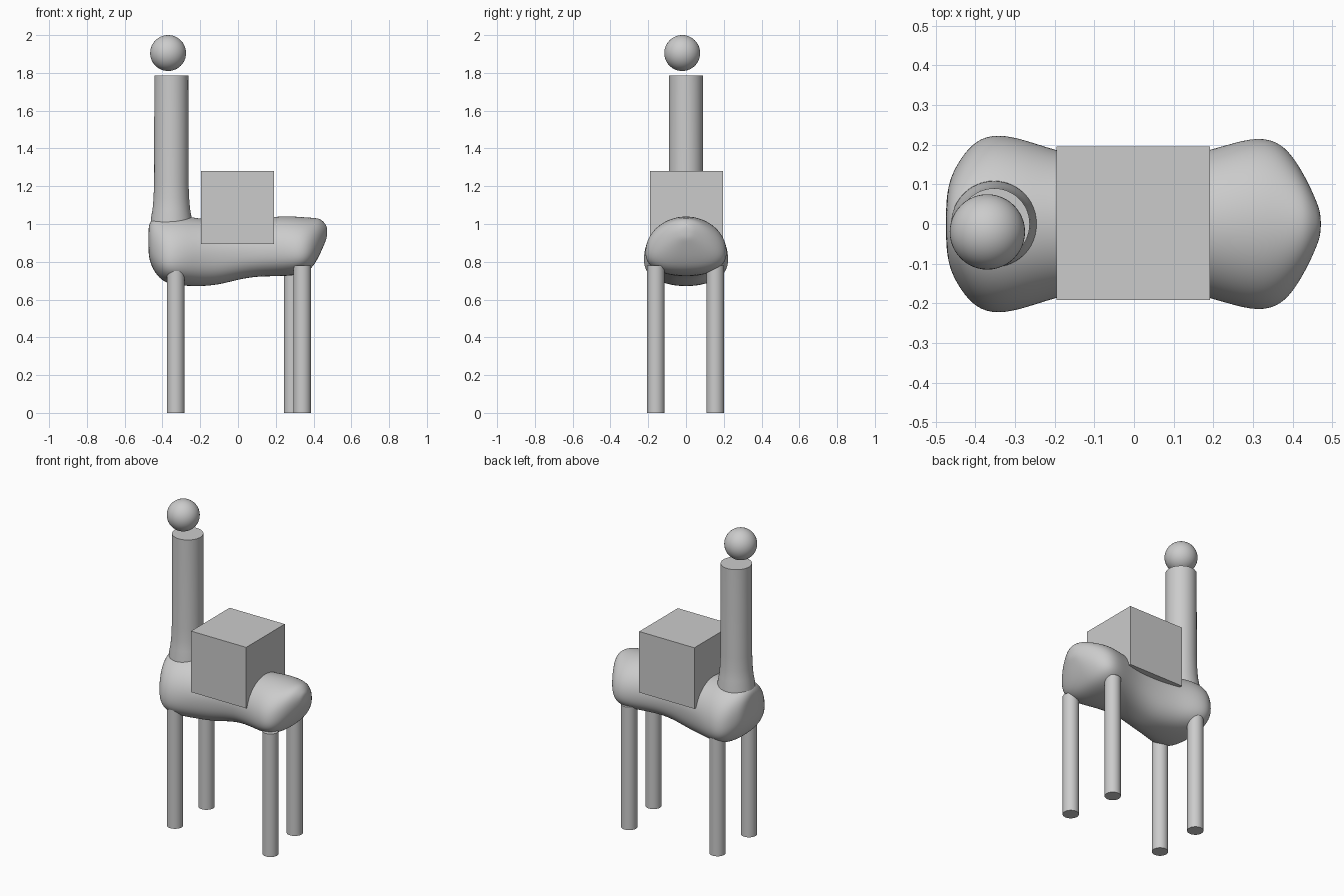
import bpy, bmesh
from math import sin, cos, pi, copysign

if "Cube" in bpy.data.objects:
    bpy.data.objects.remove(bpy.data.objects["Cube"])


def smooth(obj):
    bpy.ops.object.select_all(action='DESELECT')
    obj.select_set(True)
    bpy.context.view_layer.objects.active = obj
    bpy.ops.object.shade_smooth_by_angle()


def loft(name, rings, subdiv):
    bm = bmesh.new()
    loops = [[bm.verts.new(p) for p in ring] for ring in rings]
    n = len(loops[0])
    for a, b in zip(loops, loops[1:]):
        for i in range(n):
            bm.faces.new((a[i], a[(i + 1) % n], b[(i + 1) % n], b[i]))
    bm.faces.new(loops[0])
    bm.faces.new(loops[-1])
    bmesh.ops.recalc_face_normals(bm, faces=bm.faces)
    mesh = bpy.data.meshes.new(name)
    bm.to_mesh(mesh)
    bm.free()
    obj = bpy.data.objects.new(name, mesh)
    bpy.context.collection.objects.link(obj)
    if subdiv:
        mod = obj.modifiers.new("smooth", 'SUBSURF')
        mod.levels = mod.render_levels = subdiv
        for p in mesh.polygons:
            p.use_smooth = True
    else:
        smooth(obj)
    return obj


def body_ring(x, bottom, top, half, wide_z, n=24):
    """Cross-section, round on top and slightly squarer below."""
    ring = []
    for i in range(n):
        a = 2 * pi * i / n
        c, s = cos(a), sin(a)
        e = 1.0 if s > 0 else 0.82
        y = half * copysign(abs(c) ** e, c)
        z = wide_z + (top - wide_z if s > 0 else wide_z - bottom) * copysign(abs(s) ** e, s)
        ring.append((x, y, z))
    return ring


# Body: x, bottom, top, half width, height of widest point
sections = [
    (-0.475, 0.85, 0.98, 0.05, 0.91),
    (-0.467, 0.80, 1.01, 0.11, 0.88),
    (-0.445, 0.75, 1.035, 0.155, 0.85),
    (-0.41, 0.705, 1.04, 0.205, 0.82),
    (-0.36, 0.68, 1.045, 0.23, 0.81),
    (-0.29, 0.672, 1.045, 0.22, 0.82),
    (-0.2, 0.668, 1.03, 0.187, 0.84),
    (-0.1, 0.677, 1.02, 0.167, 0.85),
    (0.0, 0.705, 1.02, 0.16, 0.86),
    (0.1, 0.722, 1.03, 0.165, 0.86),
    (0.2, 0.722, 1.042, 0.19, 0.86),
    (0.3, 0.726, 1.042, 0.222, 0.85),
    (0.36, 0.742, 1.037, 0.213, 0.85),
    (0.4, 0.775, 1.034, 0.175, 0.87),
    (0.435, 0.84, 1.03, 0.115, 0.92),
    (0.46, 0.90, 1.005, 0.06, 0.95),
    (0.472, 0.93, 0.985, 0.025, 0.96),
]
loft("body", [body_ring(*s) for s in sections], 2)

# Neck, flared where it joins the body
profile = [(0.88, 0.115), (1.03, 0.108), (1.08, 0.099), (1.14, 0.094), (1.22, 0.091), (1.785, 0.09)]
loft("neck", [[(-0.353 + r * cos(2 * pi * i / 48), r * sin(2 * pi * i / 48), z)
               for i in range(48)] for z, r in profile], 0)

# Head
bpy.ops.mesh.primitive_uv_sphere_add(segments=48, ring_count=24, radius=0.095,
                                     location=(-0.37, -0.02, 1.905))
head = bpy.context.object
head.name = "head"
smooth(head)

# Saddle box
bpy.ops.mesh.primitive_cube_add(size=0.387, location=(-0.002, 0.002, 1.087))
bpy.context.object.name = "saddle_box"

# Legs
for name, x, y, height in (("front_leg_right", -0.33, -0.16, 0.78),
                           ("front_leg_left", -0.33, 0.155, 0.78),
                           ("hind_leg_right", 0.34, -0.16, 0.78),
                           ("hind_leg_left", 0.29, 0.155, 0.78)):
    bpy.ops.mesh.primitive_cylinder_add(vertices=32, radius=0.047, depth=height,
                                        location=(x, y, height / 2))
    leg = bpy.context.object
    leg.name = name
    smooth(leg)
